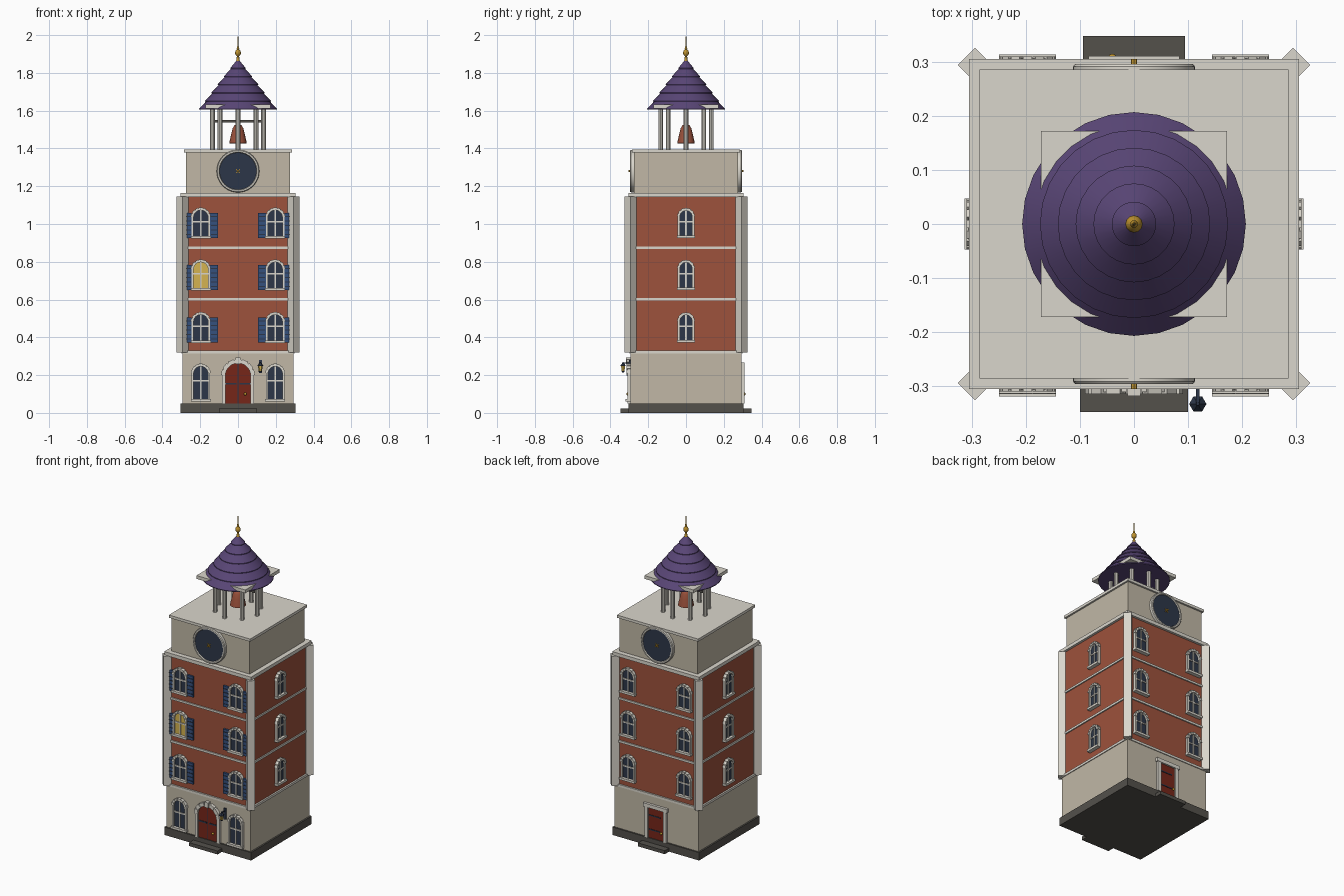
import bpy, bmesh, math
from mathutils import Matrix, Vector

if "Cube" in bpy.data.objects:
    bpy.data.objects.remove(bpy.data.objects["Cube"])


def colour(name, r, g, b):
    m = bpy.data.materials.new(name)
    m.diffuse_color = (*[c ** 2.2 for c in (r, g, b)], 1)
    m.use_nodes = True
    m.node_tree.nodes["Principled BSDF"].inputs["Base Color"].default_value = m.diffuse_color
    return m


BRICK = colour("brick red", .61, .325, .245)
STONE = colour("beige stone", .75, .715, .645)
TRIM = colour("pale trim", .85, .835, .795)
DARK = colour("dark paving", .33, .32, .30)
PURPLE = colour("purple slate", .35, .28, .46)
NAVY = colour("navy glass and iron", .19, .225, .29)
BLUE = colour("shutter blue", .22, .32, .49)
GOLD = colour("gold", .74, .57, .20)
DOOR = colour("door red", .46, .165, .12)
LIT = colour("lit window yellow", .83, .70, .32)


def finish(bm, name, mat, quarter=0, smooth=False):
    """Turn a bmesh into an object; quarter 0 front, 1 right, 2 back, 3 left."""
    bm.transform(Matrix.Rotation(quarter * math.pi / 2, 4, 'Z'))
    bmesh.ops.recalc_face_normals(bm, faces=bm.faces)
    me = bpy.data.meshes.new(name)
    bm.to_mesh(me)
    bm.free()
    me.materials.append(mat)
    ob = bpy.data.objects.new(name, me)
    bpy.context.collection.objects.link(ob)
    if smooth:
        me.shade_smooth()
        me.set_sharp_from_angle(angle=math.radians(35))
    return ob


def box(bm, x0, x1, y0, y1, z0, z1, turn=None):
    m = Matrix.Translation(((x0 + x1) / 2, (y0 + y1) / 2, (z0 + z1) / 2))
    if turn:
        m = m @ turn
    m = m @ Matrix.Diagonal((x1 - x0, y1 - y0, z1 - z0, 1))
    bmesh.ops.create_cube(bm, size=1, matrix=m)


def prism(bm, pts, y0, y1):
    """Extrude an x-z outline between two depths."""
    a = [bm.verts.new((x, y0, z)) for x, z in pts]
    b = [bm.verts.new((x, y1, z)) for x, z in pts]
    bm.faces.new(a)
    bm.faces.new(b[::-1])
    for i in range(len(pts)):
        j = (i + 1) % len(pts)
        bm.faces.new((a[i], a[j], b[j], b[i]))


def lathe(bm, profile, n, at=(0, 0, 0), axis='Z'):
    """Revolve (radius, height) points; axis Y points toward the front."""
    turn = Matrix.Rotation(math.pi / 2, 4, 'X') if axis == 'Y' else Matrix()
    rings = []
    for r, z in profile:
        rings.append([bm.verts.new(turn @ Vector((r * math.cos(2 * math.pi * k / n),
                      r * math.sin(2 * math.pi * k / n), z)) + Vector(at)) for k in range(n)])
    for a, b in zip(rings, rings[1:]):
        for k in range(n):
            j = (k + 1) % n
            bm.faces.new((a[k], a[j], b[j], b[k]))
    bm.faces.new(rings[0][::-1])
    bm.faces.new(rings[-1])


def arch(cx, w, z0, top, n=12):
    c = top - w
    return ([(cx - w, z0)] + [(cx - w * math.cos(math.pi * i / n), c + w * math.sin(math.pi * i / n))
            for i in range(n + 1)] + [(cx + w, z0)])


def slab(name, mat, h, z0, z1):
    bm = bmesh.new()
    box(bm, -h, h, -h, h, z0, z1)
    finish(bm, name, mat)


def arch_surround(bm, cx, w, t, z0, top, y0, y1):
    """Arched border with slightly raised wedge stones round the head."""
    prism(bm, arch(cx, w, z0, top) + arch(cx, w - t, z0, top - t)[::-1], y0, y1)
    for i in range(7):
        a = math.pi * (i + .5) / 7
        r = w - t * .4
        x, z = cx + r * math.cos(a), top - w + r * math.sin(a)
        box(bm, x - t * .6, x + t * .6, y0 - .004, y1, z - w * .17, z + w * .17,
            Matrix.Rotation(-a, 4, 'Y'))


def window(cx, z0, top, w, wall, quarter, pane=NAVY):
    bm = bmesh.new()
    prism(bm, arch(cx, w - .01, z0 + .01, top - .01), -wall - .006, -wall + .01)
    finish(bm, "window_pane", pane, quarter)
    bm = bmesh.new()
    f = -wall - .016
    arch_surround(bm, cx, w, .012, z0, top, f, -wall)
    box(bm, cx - w - .003, cx + w + .003, f - .008, -wall, z0, z0 + .014)
    box(bm, cx - .004, cx + .004, f + .004, -wall, z0, top - .01)
    mid = z0 + (top - z0) * .55
    box(bm, cx - w + .01, cx + w - .01, f + .004, -wall, mid - .004, mid + .004)
    finish(bm, "window_frame", TRIM, quarter)


# Masonry body
slab("plinth", DARK, .305, 0, .05)
slab("ground_storey", STONE, .295, .05, .32)
slab("base_course", TRIM, .30, .315, .33)
slab("brick_storeys", BRICK, .29, .33, 1.145)
slab("lower_string_course", TRIM, .297, .595, .609)
slab("upper_string_course", TRIM, .297, .868, .881)
slab("cornice", TRIM, .305, 1.143, 1.165)
slab("clock_storey", STONE, .275, 1.165, 1.382)
slab("clock_storey_cap", TRIM, .286, 1.378, 1.395)

# Diamond corner pillars
bm = bmesh.new()
for sx in (-1, 1):
    for sy in (-1, 1):
        x, y, s = sx * .294, sy * .294, .0226
        box(bm, x - s, x + s, y - s, y + s, .32, 1.145, Matrix.Rotation(math.pi / 4, 4, 'Z'))
finish(bm, "corner_pillars", TRIM)

# Windows on the three brick storeys, with shutters on the front
for floor, z in enumerate((.37, .648, .923)):
    for sx in (-1, 1):
        cx = sx * .197
        window(cx, z, z + .162, .05, .29, 0, LIT if floor == 1 and sx < 0 else NAVY)
        window(cx, z, z + .162, .05, .29, 2)
        panel, slats = bmesh.new(), bmesh.new()
        for side in (-1, 1):
            c = cx + side * .07
            box(panel, c - .021, c + .021, -.302, -.288, z + .002, z + .134)
            for k in range(5):
                s = z + .018 + k * .024
                box(slats, c - .017, c + .017, -.304, -.30, s, s + .005)
        finish(panel, "shutters", BLUE)
        finish(slats, "shutter_grooves", NAVY)
    for q in (1, 3):
        window(0, z + .003, z + .16, .044, .29, q)
for sx in (-1, 1):
    window(sx * .197, .06, .258, .05, .295, 0)

# Front door
bm = bmesh.new()
prism(bm, arch(0, .07, .05, .268), -.301, -.285)
finish(bm, "front_door", DOOR)
bm = bmesh.new()
arch_surround(bm, 0, .086, .019, .05, .282, -.311, -.29)
box(bm, -.012, .012, -.318, -.29, .258, .292)
finish(bm, "front_door_surround", TRIM)
bm = bmesh.new()
box(bm, -.0015, .0015, -.303, -.30, .05, .262)
for sx in (-1, 1):
    for z in (.15,):
        box(bm, sx * .037 - .029, sx * .037 + .029, -.304, -.30, z, z + .009)
finish(bm, "front_door_ironwork", NAVY)

# Back door
bm = bmesh.new()
box(bm, -.056, .056, -.300, -.285, .05, .245)
finish(bm, "back_door", DOOR, 2)
bm = bmesh.new()
for sx in (-1, 1):
    box(bm, sx * .065 - .012, sx * .065 + .012, -.309, -.29, .05, .245)
box(bm, -.084, .084, -.311, -.29, .243, .266)
finish(bm, "back_door_surround", TRIM, 2)
bm = bmesh.new()
for z in (.10, .19):
    box(bm, -.056, .03, -.303, -.299, z, z + .007)
finish(bm, "back_door_straps", NAVY, 2)

# Steps and door knobs
for q, w, kx in ((0, .10, .038), (2, .094, .04)):
    bm = bmesh.new()
    box(bm, -w, w, -.348, -.29, 0, .022)
    finish(bm, "door_step", DARK, q)
    bm = bmesh.new()
    bmesh.ops.create_uvsphere(bm, u_segments=10, v_segments=6, radius=.008,
                              matrix=Matrix.Translation((kx, -.307, .10)))
    finish(bm, "door_knob", GOLD, q, True)

# Wall lantern
bm = bmesh.new()
box(bm, .110, .126, -.302, -.29, .21, .28)
box(bm, .115, .121, -.335, -.295, .262, .268)
lathe(bm, [(.016, .247), (.016, .251), (.004, .265), (.003, .27)], 6, (.118, -.333, 0))
lathe(bm, [(.005, .213), (.011, .222)], 6, (.118, -.333, 0))
finish(bm, "lantern_iron", NAVY)
bm = bmesh.new()
lathe(bm, [(.009, .222), (.012, .247)], 6, (.118, -.333, 0))
finish(bm, "lantern_glass", LIT)

# Clocks on front and back
for q in (0, 2):
    bm = bmesh.new()
    lathe(bm, [(.113, 0), (.113, .016), (.109, .021), (.101, .021), (.098, .012)], 40,
          (0, -.275, 1.28), 'Y')
    finish(bm, "clock_rim", TRIM, q, True)
    bm = bmesh.new()
    lathe(bm, [(.098, 0), (.098, .015)], 40, (0, -.275, 1.28), 'Y')
    finish(bm, "clock_dial", NAVY, q)
    bm = bmesh.new()
    lathe(bm, [(.006, 0), (.006, .030)], 8, (0, -.275, 1.28), 'Y')
    for a in (45, -45):
        box(bm, -.014, .014, -.294, -.288, 1.278, 1.282, Matrix.Rotation(math.radians(a), 4, 'Y'))
    finish(bm, "clock_hands", GOLD, q)

# Belfry columns, bell and beam
bm = bmesh.new()
for k in range(8):
    a = k * math.pi / 4
    lathe(bm, [(.013, 1.39), (.013, 1.615)], 10, (.134 * math.cos(a), .134 * math.sin(a), 0))
finish(bm, "belfry_columns", TRIM, 0, True)
bm = bmesh.new()
lathe(bm, [(.040, 1.425), (.046, 1.428), (.043, 1.445), (.036, 1.475), (.029, 1.505),
           (.019, 1.522), (.006, 1.528), (.006, 1.54)], 20)
finish(bm, "bell", BRICK, 0, True)
bm = bmesh.new()
box(bm, -.125, .125, -.007, .007, 1.537, 1.55)
finish(bm, "bell_beam", DARK)

# Square eaves slab and tiered conical roof
slab("eaves_slab", TRIM, .172, 1.612, 1.633)
radii = (.207, .174, .141, .108, .075, .041, .012)
profile = []
for i in range(6):
    z = 1.605 + i * .0433
    profile += [(radii[i], z), (radii[i], z + .004), (radii[i + 1] - .004, z + .0433)]
bm = bmesh.new()
lathe(bm, profile, 28)
finish(bm, "conical_roof", PURPLE, 0, True)

# Finial
bm = bmesh.new()
lathe(bm, [(.012, 1.855), (.008, 1.872), (.006, 1.888), (.013, 1.896), (.016, 1.906),
           (.013, 1.917), (.006, 1.925), (.007, 1.932), (.004, 1.94), (.001, 2.0)], 12)
finish(bm, "finial", GOLD, 0, True)
